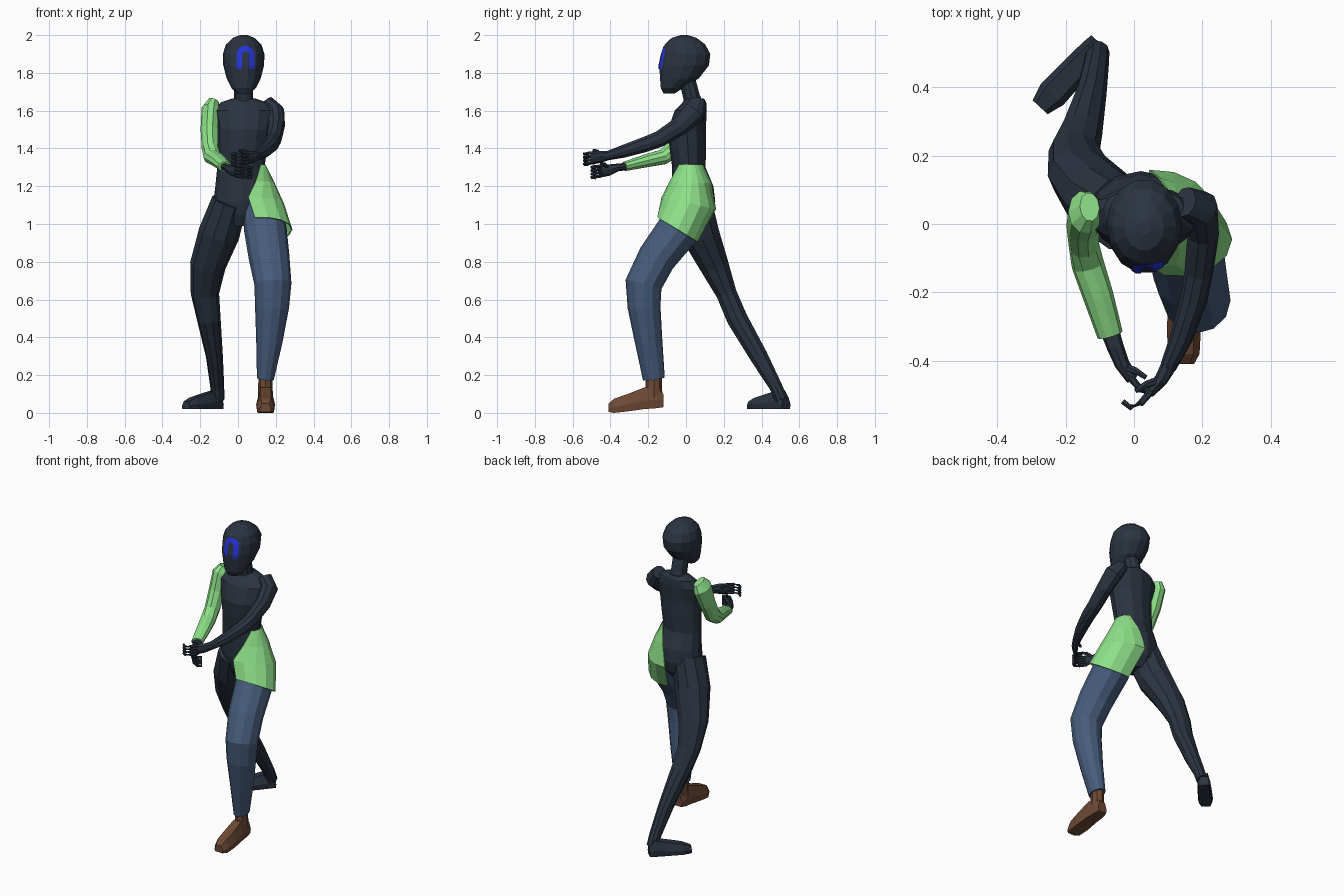
import bpy, bmesh, math
from mathutils import Vector
from mathutils.bvhtree import BVHTree

if "Cube" in bpy.data.objects:
    bpy.data.objects.remove(bpy.data.objects["Cube"])


def material(name, rgb):
    m = bpy.data.materials.new(name)
    m.diffuse_color = (*rgb, 1)
    m.use_nodes = True
    m.node_tree.nodes["Principled BSDF"].inputs["Base Color"].default_value = m.diffuse_color
    return m


DARK = material("dark slate", (0.024, 0.034, 0.052))
GREEN = material("light green", (0.27, 0.75, 0.25))
DENIM = material("denim blue", (0.062, 0.107, 0.20))
BROWN = material("leather brown", (0.15, 0.066, 0.034))
BLUE = material("bright blue", (0.02, 0.035, 0.72))


def skin_rings(name, rings, mat, closed=True):
    """Join rings of points into a surface; closed rings also get end caps."""
    bm = bmesh.new()
    vs = [[bm.verts.new(p) for p in r] for r in rings]
    n = len(vs[0])
    for r0, r1 in zip(vs, vs[1:]):
        for i in range(n if closed else n - 1):
            j = (i + 1) % n
            bm.faces.new((r0[i], r0[j], r1[j], r1[i]))
    if closed:
        bm.faces.new(vs[0][::-1])
        bm.faces.new(vs[-1])
    bmesh.ops.recalc_face_normals(bm, faces=bm.faces)
    me = bpy.data.meshes.new(name)
    bm.to_mesh(me)
    bm.free()
    me.materials.append(mat)
    ob = bpy.data.objects.new(name, me)
    bpy.context.collection.objects.link(ob)
    return ob


def arc(c, u, v, a, b, lo, hi, n, full=False):
    steps = n if full else n - 1
    ts = [lo + (hi - lo) * i / steps for i in range(n)]
    return [c + u * (a * math.cos(t)) + v * (b * math.sin(t)) for t in ts]


def loft(name, secs, mat, n=10, level=False):
    """Tube through sections (x, y, z, half width, half depth)."""
    pts = [Vector(s[:3]) for s in secs]
    rings = []
    for i, s in enumerate(secs):
        u, v = Vector((1, 0, 0)), Vector((0, 1, 0))
        if not level:
            t = (pts[min(i + 1, len(pts) - 1)] - pts[max(i - 1, 0)]).normalized()
            u = (u - t * u.dot(t)).normalized()
            v = t.cross(u)
        rings.append(arc(pts[i], u, v, s[3], s[4], 0, 2 * math.pi, n, True))
    return skin_rings(name, rings, mat)


def foot(name, heel, toe, secs, mat):
    """Flat-soled foot; sections (fraction heel to toe, half width, sole z, top z)."""
    heel, toe = Vector((*heel, 0)), Vector((*toe, 0))
    side = (toe - heel).normalized().cross(Vector((0, 0, 1)))
    rings = []
    for f, w, z0, z1 in secs:
        c = heel.lerp(toe, f)
        shape = ((-.9, 0), (.9, 0), (1, .4), (.6, 1), (-.6, 1), (-1, .4))
        rings.append([c + side * (w * k) + Vector((0, 0, z0 + (z1 - z0) * h)) for k, h in shape])
    return skin_rings(name, rings, mat)


# Head, neck and torso
head = loft("head", [
    (.03, -.09, 1.69, .035, .03), (.03, -.075, 1.72, .065, .06),
    (.03, -.035, 1.77, .09, .105), (.03, -.01, 1.84, .108, .135),
    (.03, 0, 1.90, .11, .132), (.03, -.005, 1.95, .094, .11),
    (.03, -.01, 1.985, .058, .068), (.03, -.01, 2.0, .02, .02)], DARK, 14, True)
loft("neck", [(.03, .045, 1.62, .06, .055), (.03, .03, 1.67, .05, .047),
              (.03, .005, 1.77, .05, .045)], DARK)
loft("torso", [
    (.01, .03, .99, .05, .06), (.015, .04, 1.05, .12, .10),
    (.02, .04, 1.12, .15, .115), (.02, .035, 1.2, .14, .11),
    (.015, .015, 1.3, .125, .088), (.025, .01, 1.4, .13, .097),
    (.03, .005, 1.5, .14, .1), (.03, .025, 1.6, .165, .085),
    (.03, .045, 1.645, .12, .062), (.03, .045, 1.665, .06, .05)], DARK, 12, True)

# Face marking: arched strip laid on the head surface
mid = [(-1, 1.82 + .0125 * i) for i in range(6)]
r, cx, cz = .034, .04, 1.895
line = [(cx - r, z, -1, 0) for _, z in mid]
line += [(cx + r * math.cos(t), cz + r * math.sin(t), math.cos(t), math.sin(t))
         for t in [math.pi * (1 - i / 10) for i in range(11)]]
line += [(cx + r, z, 1, 0) for _, z in reversed(mid)]
tree = BVHTree.FromPolygons([v.co for v in head.data.vertices],
                            [p.vertices for p in head.data.polygons])


def on_face(x, z):
    hit = tree.ray_cast(Vector((x, -1, z)), Vector((0, 1, 0)))[0]
    return hit + Vector((0, -.004, 0))


skin_rings("face_marking", [[on_face(x + k * nx, z + k * nz) for k in (-.015, 0, .014)]
                            for x, z, nx, nz in line], BLUE, closed=False)
face = bpy.data.objects["face_marking"].data
if face.polygons[0].normal.y > 0:
    face.flip_normals()

# Rear leg and bare foot
loft("rear_leg", [
    (-.045, .03, 1.12, .095, .11), (-.10, .075, .95, .11, .105),
    (-.16, .15, .78, .095, .08), (-.175, .215, .63, .075, .057),
    (-.155, .27, .5, .063, .058), (-.125, .385, .3, .045, .05),
    (-.11, .475, .14, .037, .036), (-.107, .505, .07, .035, .035)], DARK)
foot("rear_foot", (-.10, .53), (-.275, .342), [
    (0, .034, .02, .08), (.12, .038, .02, .12), (.4, .042, .02, .105),
    (.8, .045, .02, .08), (1, .03, .02, .06)], DARK)

# Front leg in trousers with a shoe
loft("trouser_leg", [
    (.12, .03, 1.12, .1, .11), (.145, -.04, .97, .113, .113),
    (.165, -.155, .82, .108, .102), (.185, -.225, .68, .098, .098),
    (.18, -.222, .56, .09, .087), (.166, -.198, .38, .07, .073),
    (.145, -.17, .18, .045, .058)], DENIM, 12)
loft("shoe_ankle", [(.145, -.17, .22, .036, .042), (.145, -.17, .08, .04, .045)], BROWN, 8)
foot("shoe", (.146, -.12), (.146, -.41), [
    (0, .032, .03, .10), (.12, .04, .025, .135), (.35, .045, .02, .135),
    (.65, .05, .008, .10), (.9, .046, 0, .075), (1, .03, .005, .05)], BROWN)

# Half skirt of the tunic around the front hip
rings = []
for x, y, z, a, b, tilt, lo, hi in [
        (.02, .02, 1.315, .123, .095, 0, -35, 45), (.035, .022, 1.22, .155, .115, .05, -68, 75),
        (.06, .015, 1.11, .18, .145, .22, -92, 95), (.13, -.045, .97, .155, .125, .55, -105, 105)]:
    v = Vector((0, math.cos(tilt), -math.sin(tilt)))
    rings.append(arc(Vector((x, y, z)), Vector((1, 0, 0)), v, a, b,
                     math.radians(lo), math.radians(hi), 9))
skirt = skin_rings("tunic_skirt", rings, GREEN, closed=False)
mod = skirt.modifiers.new("cloth", 'SOLIDIFY')
mod.thickness, mod.offset = .006, 0

# Arms
loft("sleeve", [
    (-.13, .05, 1.65, .03, .045), (-.143, .035, 1.61, .05, .068),
    (-.15, -.005, 1.5, .048, .055), (-.147, -.06, 1.4, .045, .05),
    (-.135, -.12, 1.355, .048, .042), (-.105, -.21, 1.335, .045, .036),
    (-.07, -.325, 1.305, .038, .026)], GREEN)
loft("bare_arm", [
    (.15, .065, 1.645, .04, .045), (.195, .045, 1.59, .052, .062),
    (.203, -.03, 1.52, .046, .052), (.19, -.14, 1.45, .042, .045),
    (.175, -.22, 1.42, .04, .042), (.14, -.33, 1.385, .034, .035),
    (.1, -.42, 1.36, .024, .025)], DARK)
loft("sleeved_hand", [
    (-.075, -.30, 1.305, .028, .02), (-.055, -.36, 1.30, .025, .02),
    (-.035, -.41, 1.285, .022, .03), (-.005, -.455, 1.28, .018, .034)], DARK, 8)
loft("bare_hand", [
    (.105, -.41, 1.363, .024, .024), (.08, -.455, 1.355, .02, .032),
    (.045, -.495, 1.35, .016, .034)], DARK, 8)

# Curled fingers and thumbs of both hands
for hand, s, base in (("sleeved", 1, Vector((-.01, -.45, 1.28))),
                      ("bare", -1, Vector((.05, -.49, 1.35)))):
    for i in range(4):
        p = base + Vector((0, 0, .027 - .018 * i))
        path = [(0, 0), (.03, -.035), (.06, -.048), (.083, -.03)]
        loft(f"{hand}_finger_{i + 1}", [(p.x + s * x, p.y + y, p.z - abs(x) * .1, .011 - .001 * k, .009)
                                        for k, (x, y) in enumerate(path)], DARK, 6)
    loft(f"{hand}_thumb", [(base.x - s * .02, base.y + .03, base.z + .015, .013, .013),
                           (base.x + s * .015, base.y + .02, base.z + .035, .011, .011),
                           (base.x + s * .045, base.y, base.z + .04, .007, .007)], DARK, 6)
